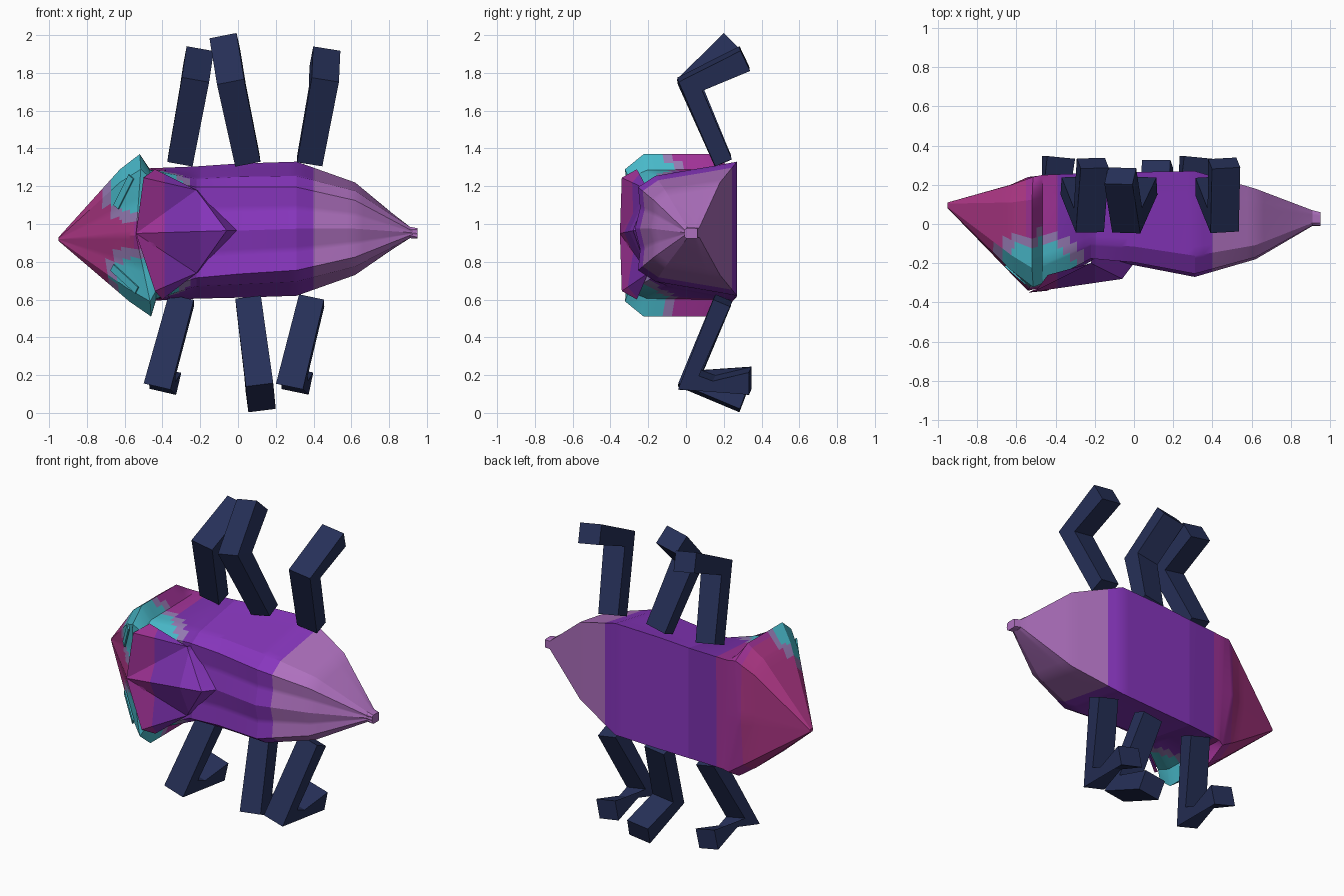
import bpy, bmesh
from mathutils import Vector, Matrix
from mathutils.bvhtree import BVHTree

cube = bpy.data.objects.get("Cube")
if cube:
    bpy.data.objects.remove(cube, do_unlink=True)


def linear(c):
    c /= 255
    return c / 12.92 if c <= 0.04045 else ((c + 0.055) / 1.055) ** 2.4


def material(name, *rgb):
    colour = [linear(c) for c in rgb] + [1]
    mat = bpy.data.materials.new(name)
    mat.use_nodes = True
    mat.diffuse_color = colour
    mat.node_tree.nodes["Principled BSDF"].inputs["Base Color"].default_value = colour
    return mat


magenta = material("magenta", 172, 54, 132)
plum = material("plum", 160, 50, 150)
violet = material("violet", 122, 48, 172)
purple = material("purple", 136, 54, 190)
lilac = material("lilac", 174, 112, 190)
teal = material("teal", 72, 184, 200)
mauve = material("mauve", 148, 122, 178)
navy = material("navy", 38, 48, 88)
SKIN = [magenta, plum, violet, purple, lilac, teal, mauve]
BANDS = [-0.55, -0.39, -0.2, 0.4]
HEAD_Z = 0.94


def finish(name, bm, mats, smooth=True):
    bmesh.ops.recalc_face_normals(bm, faces=bm.faces)
    mesh = bpy.data.meshes.new(name)
    bm.to_mesh(mesh)
    bm.free()
    obj = bpy.data.objects.new(name, mesh)
    bpy.context.collection.objects.link(obj)
    for mat in mats:
        mesh.materials.append(mat)
    if smooth:
        bpy.ops.object.select_all(action="DESELECT")
        obj.select_set(True)
        bpy.context.view_layer.objects.active = obj
        bpy.ops.object.shade_smooth_by_angle(angle=0.4)
    return obj


def loft(bm, rings):
    """Skin equal rings of points and cap both ends."""
    rows = [[bm.verts.new(p) for p in ring] for ring in rings]
    n = len(rows[0])
    for a, b in zip(rows, rows[1:]):
        for i in range(n):
            j = (i + 1) % n
            bm.faces.new((a[i], a[j], b[j], b[i]))
    bm.faces.new(rows[0])
    bm.faces.new(rows[-1])


def paint_bands(bm, patches):
    """Cut clean colour bands along the body, plus patches round the eyes."""
    for x in BANDS:
        geom = bm.verts[:] + bm.edges[:] + bm.faces[:]
        bmesh.ops.bisect_plane(bm, geom=geom, plane_co=(x, 0, 0), plane_no=(1, 0, 0))
    for f in bm.faces:
        c = f.calc_center_median()
        f.material_index = sum(c.x > x for x in BANDS)
        if patches:
            side = abs(c.z - HEAD_Z) - 0.3
            d = Vector((c.x + 0.5, (c.y + 0.23) * 1.3, side)).length
            if d < 0.2:
                f.material_index = 5
            elif d < 0.26:
                f.material_index = 6


def section(x, zc, back, belly, w_back, w_side, w_low, w_belly, lean=0, bow=0):
    """Mirrored cross-section; lean slants it, bow pushes the middle forward."""
    h = belly - back
    half = [(0, back), (w_back / 2, back + 0.05 * h), (w_back, back + 0.03 * h),
            (w_side, back + 0.2 * h), (w_low, belly - 0.2 * h),
            (w_belly, belly), (0, belly)]
    ring = half + [(-w, y) for w, y in half[-2:0:-1]]
    return [(x - lean * w - bow * max(0, 1 - abs(w) / 0.35), y, zc + w) for w, y in ring]


# Body and head in one skin, from snout to tail knob
bm = bmesh.new()
loft(bm, [
    section(-0.95, 0.92, 0.08, 0.11, 0.005, 0.01, 0.01, 0.005),
    section(-0.6, 0.94, -0.25, 0.2, 0.28, 0.35, 0.35, 0.28, 0.07, 0.03),
    section(-0.49, 0.94, -0.34, 0.24, 0.35, 0.43, 0.43, 0.36, 0.07, 0.05),
    section(-0.45, 0.945, -0.32, 0.25, 0.3, 0.34, 0.345, 0.35, 0.05),
    section(-0.22, 0.955, -0.19, 0.26, 0.24, 0.285, 0.335, 0.35),
    section(0, 0.965, -0.21, 0.265, 0.23, 0.285, 0.335, 0.355),
    section(0.31, 0.975, -0.27, 0.27, 0.22, 0.28, 0.335, 0.355),
    section(0.62, 0.975, -0.18, 0.18, 0.15, 0.2, 0.235, 0.245),
    section(0.91, 0.955, -0.01, 0.07, 0.015, 0.03, 0.03, 0.025),
    section(0.95, 0.95, -0.01, 0.06, 0.02, 0.028, 0.028, 0.025),
])
bmesh.ops.subdivide_edges(bm, edges=bm.edges[:], cuts=6, use_grid_fill=True)
paint_bands(bm, True)
bmesh.ops.recalc_face_normals(bm, faces=bm.faces)
surface = BVHTree.FromBMesh(bm)
finish("body", bm, SKIN)


# Pointed collar shield lying over the front of the back
bm = bmesh.new()
neck, ridge, tip = [bm.verts.new(p) for p in
                    [(-0.54, -0.35, 0.95), (-0.06, -0.28, 0.965), (0, -0.2, 0.965)]]
for s in (1, -1):
    edge = bm.verts.new((-0.47 - 0.03 * s, -0.34, 0.945 + 0.3 * s))
    corner = bm.verts.new((-0.42 - 0.02 * s, -0.26, 0.945 + 0.345 * s))
    wing = bm.verts.new((-0.22, -0.2, 0.96 + 0.22 * s))
    under = bm.verts.new((-0.2, -0.13, 0.96 + 0.21 * s))
    bm.faces.new((neck, edge, wing))
    bm.faces.new((neck, wing, ridge))
    bm.faces.new((edge, corner, wing))
    bm.faces.new((ridge, wing, under, tip))
paint_bands(bm, False)
finish("collar_shield", bm, SKIN)


# Narrow raised eye plates, laid on the head surface
def on_head(x, z):
    hit, normal, _, _ = surface.ray_cast(Vector((x, -1, z)), Vector((0, 1, 0)))
    return hit, normal


for name, a, b in (("left_eye", (-0.64, 1.09), (-0.56, 1.25)),
                   ("right_eye", (-0.66, 0.77), (-0.53, 0.65))):
    start, normal = on_head(*a)
    end, _ = on_head(*b)
    along = (end - start).normalized()
    across = normal.cross(along).normalized()
    out = along.cross(across)
    if out.y > 0:
        out = -out
    frame = Matrix((along, across, out)).transposed().to_4x4()
    middle, _ = on_head((a[0] + b[0]) / 2, (a[1] + b[1]) / 2)
    bm = bmesh.new()
    bmesh.ops.create_cube(bm, size=1)
    size = Matrix.Diagonal(((end - start).length, 0.04, 0.009, 1))
    place = Matrix.Translation(middle + out * 0.008)
    bmesh.ops.transform(bm, matrix=place @ frame @ size, verts=bm.verts)
    finish(name, bm, [teal], False)


# Bent legs: a slab profile through hip, knee and foot
def leg(name, hip, knee, foot):
    hip, knee, foot = Vector(hip), Vector(knee), Vector(foot)
    shin, toe = (hip - knee).normalized(), (foot - knee).normalized()
    side = shin.cross(toe).normalized()
    cuts = [(hip, side.cross(shin) * 0.048, 0.068),
            (knee, (shin + toe).normalized() * 0.067, 0.073),
            (foot, toe.cross(side) * 0.06, 0.073)]
    rings = []
    for p, t, w in cuts:
        if t.y < 0:
            t = -t
        rings.append([p + t + side * w, p + t - side * w,
                      p - t - side * w, p - t + side * w])
    bm = bmesh.new()
    loft(bm, rings)
    finish(name, bm, [navy], False)


for name, hx, kx, fx, foot_y, foot_z in (
        ("left_front_leg", -0.305, -0.23, -0.21, 0.31, 1.875),
        ("left_middle_leg", 0.05, -0.035, -0.07, 0.245, 1.955),
        ("left_rear_leg", 0.38, 0.455, 0.46, 0.31, 1.875)):
    leg(name, (hx, 0.195, 1.335), (kx, 0.02, 1.74), (fx, foot_y, foot_z))

for name, hx, kx, fx, foot_y, foot_z in (
        ("right_front_leg", -0.3, -0.415, -0.385, 0.34, 0.17),
        ("right_middle_leg", 0.055, 0.11, 0.12, 0.305, 0.068),
        ("right_rear_leg", 0.39, 0.285, 0.315, 0.34, 0.17)):
    leg(name, (hx, 0.195, 0.595), (kx, 0.02, 0.175), (fx, foot_y, foot_z))
